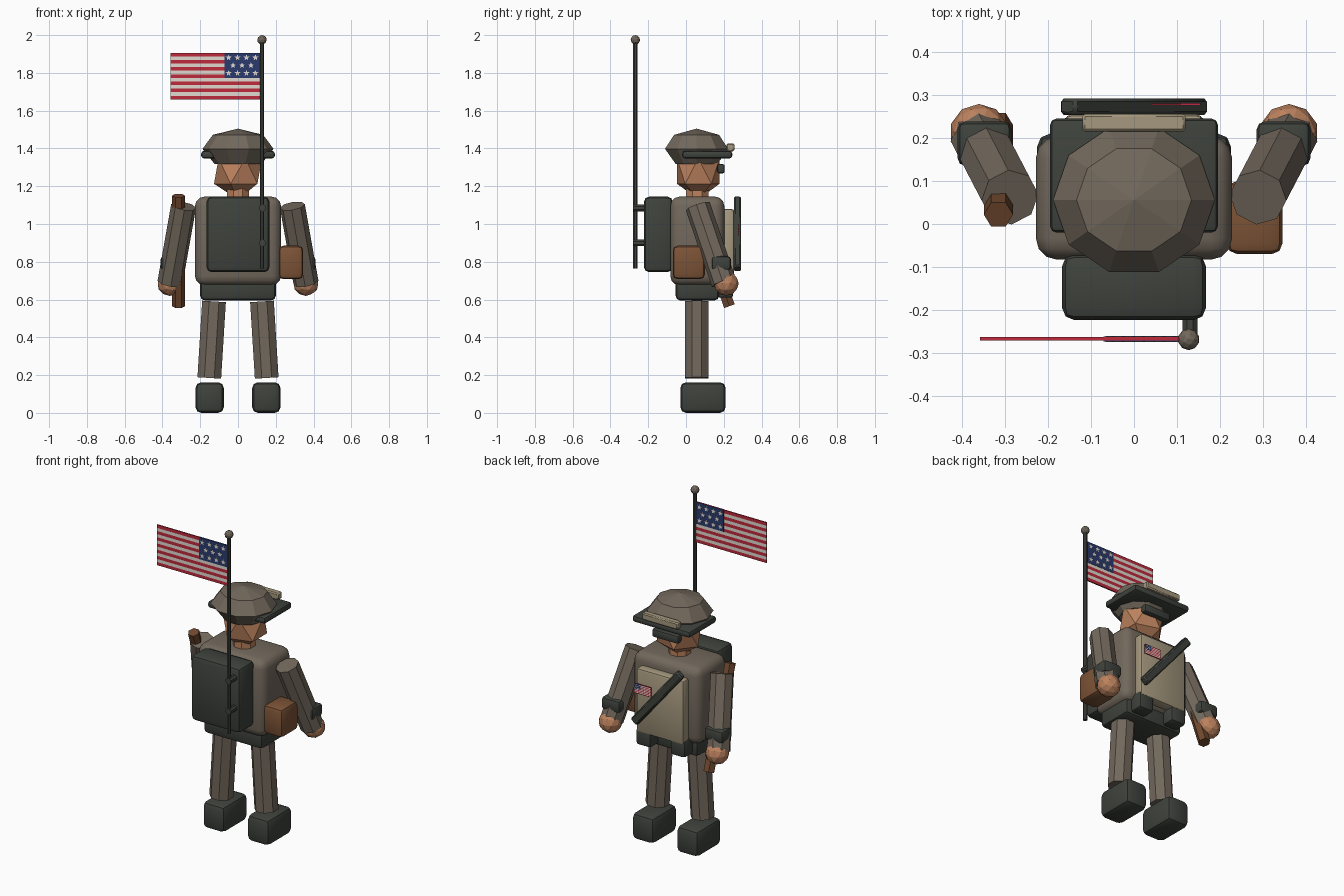
import bpy, bmesh, math
from mathutils import Vector, Matrix

if "Cube" in bpy.data.objects:
    bpy.data.objects.remove(bpy.data.objects["Cube"])


def colour(name, r, g, b):
    m = bpy.data.materials.new(name)
    m.diffuse_color = [((c / 255 + 0.055) / 1.055) ** 2.4 for c in (r, g, b)] + [1]
    m.use_nodes = True
    m.node_tree.nodes["Principled BSDF"].inputs["Base Color"].default_value = m.diffuse_color
    return m


COAT = colour("drab cloth", 114, 104, 92)
DARK = colour("dark gear", 62, 66, 60)
SKIN = colour("skin", 188, 130, 94)
BROWN = colour("brown leather", 124, 83, 54)
WOOD = colour("dark wood", 112, 72, 47)
TAN = colour("tan canvas", 165, 152, 126)
RED = colour("flag red", 190, 42, 60)
WHITE = colour("flag white", 225, 218, 208)
BLUE = colour("flag blue", 42, 58, 108)


def finish(name, bm, mats, smooth=False):
    bmesh.ops.recalc_face_normals(bm, faces=bm.faces)
    me = bpy.data.meshes.new(name)
    bm.to_mesh(me)
    bm.free()
    for m in mats if isinstance(mats, list) else [mats]:
        me.materials.append(m)
    ob = bpy.data.objects.new(name, me)
    bpy.context.collection.objects.link(ob)
    if smooth:
        bpy.ops.object.select_all(action='DESELECT')
        ob.select_set(True)
        bpy.context.view_layer.objects.active = ob
        bpy.ops.object.shade_smooth_by_angle(angle=math.radians(40))
    return ob


def box(name, mat, x, y, z, bevel=0.0, segs=2, turn=0.0):
    """Bevelled box from (min, max) ranges, turned about the y axis."""
    bm = bmesh.new()
    size = [r[1] - r[0] for r in (x, y, z)]
    mid = Vector([(r[0] + r[1]) / 2 for r in (x, y, z)])
    bmesh.ops.create_cube(bm, size=1, matrix=Matrix.Diagonal((*size, 1)))
    if bevel:
        bmesh.ops.bevel(bm, geom=bm.edges[:], offset=bevel, segments=segs,
                        profile=0.5, affect='EDGES', clamp_overlap=True)
    bm.transform(Matrix.Translation(mid) @ Matrix.Rotation(turn, 4, 'Y'))
    return finish(name, bm, mat, True)


def rod(name, mat, a, b, r, sides=8):
    """Straight prism between two points."""
    a, b = Vector(a), Vector(b)
    bm = bmesh.new()
    spin = Matrix.Rotation(math.pi / sides, 4, 'Z')
    aim = (b - a).to_track_quat('Z', 'Y').to_matrix().to_4x4()
    bmesh.ops.create_cone(bm, cap_ends=True, segments=sides, radius1=r, radius2=r,
                          depth=(b - a).length,
                          matrix=Matrix.Translation((a + b) / 2) @ aim @ spin)
    return finish(name, bm, mat)


def ico(name, mat, at, size, level=2):
    bm = bmesh.new()
    bmesh.ops.create_icosphere(bm, subdivisions=level, radius=1,
                               matrix=Matrix.Translation(at) @ Matrix.Diagonal((*size, 1)))
    return finish(name, bm, mat)


def flag(name, x0, z0, y, w, h, t):
    """Thirteen-stripe flag with a starred canton at the +x end, seen from both sides."""
    bm = bmesh.new()

    def slab(xa, xb, za, zb, thick, index):
        m = Matrix.Translation(((xa + xb) / 2, y, (za + zb) / 2)) @ \
            Matrix.Diagonal((xb - xa, thick, zb - za, 1))
        vs = bmesh.ops.create_cube(bm, size=1, matrix=m)['verts']
        for f in {f for v in vs for f in v.link_faces}:
            f.material_index = index

    s = h / 13
    for i in range(13):
        slab(x0, x0 + w, z0 + i * s, z0 + (i + 1) * s, t, i % 2)
    cx, cz = x0 + 0.605 * w, z0 + 6 * s
    slab(cx, x0 + w, cz, z0 + h, t * 1.4, 2)
    for row, count in enumerate((4, 3, 4)):
        for k in range(count):
            sx = x0 + w * (0.80 + 0.1 * (k - (count - 1) / 2))
            sz = cz + 7 * s * (0.19 + 0.31 * row)
            for side in (-1, 1):
                ring = []
                for p in range(10):
                    r = h * (0.068 if p % 2 == 0 else 0.03)
                    a = math.pi / 2 + p * math.pi / 5
                    ring.append(bm.verts.new((sx + r * math.cos(a), y + side * t * 0.9,
                                              sz + r * math.sin(a))))
                star = bm.faces.new(ring)
                star.material_index = 1
                out = bmesh.ops.extrude_face_region(bm, geom=[star])['geom']
                bmesh.ops.translate(bm, vec=(0, -side * t * 0.3, 0),
                                    verts=[g for g in out if isinstance(g, bmesh.types.BMVert)])
                for f in {f for g in out if isinstance(g, bmesh.types.BMVert)
                          for f in g.link_faces}:
                    f.material_index = 1
    return finish(name, bm, [RED, WHITE, BLUE])


# Legs, boots, arms, hands, cuffs and belt pouches on both sides
for side, s in (("left", -1), ("right", 1)):
    def span(a, b):
        return tuple(sorted((s * a, s * b)))
    box(side + "_boot", DARK, span(0.075, 0.225), (-0.03, 0.21), (0, 0.162), 0.03)
    rod(side + "_leg", COAT, (s * 0.152, 0.057, 0.185), (s * 0.127, 0.057, 0.59), 0.068)
    rod(side + "_arm", COAT, (s * 0.288, 0.062, 1.095), (s * 0.36, 0.2, 0.69), 0.067)
    ico(side + "_hand", SKIN, (s * 0.36, 0.213, 0.685), (0.068, 0.066, 0.066))
    box(side + "_cuff", DARK, span(0.285, 0.41), (0.135, 0.238), (0.755, 0.83), 0.018)
    box(side + "_belt_pouch", DARK, span(0.065, 0.165), (0.16, 0.25), (0.61, 0.715), 0.015)

# Torso
box("torso", COAT, (-0.228, 0.228), (-0.083, 0.203), (0.675, 1.145), 0.05, 3)
box("belt", DARK, (-0.2, 0.2), (-0.055, 0.175), (0.595, 0.73), 0.025)
box("chest_panel", TAN, (-0.16, 0.16), (0.19, 0.255), (0.69, 1.08), 0.015)
box("chest_strap", DARK, (-0.025, 0.025), (0.253, 0.292), (0.705, 1.19), 0.008, 1,
    turn=-math.atan2(0.30, 0.36))
flag("chest_flag", 0.04, 0.94, 0.278, 0.115, 0.06, 0.004)

# Head and headgear
rod("neck", SKIN, (0, 0.06, 1.1), (0, 0.06, 1.22), 0.064)
ico("head", SKIN, (0, 0.065, 1.28), (0.142, 0.132, 0.15), 1)
box("glasses", DARK, (-0.09, 0.09), (0.165, 0.205), (1.268, 1.318), 0.012)
box("helmet_brim", DARK, (-0.195, 0.195), (-0.02, 0.245), (1.347, 1.387), 0.015)
box("helmet_band", TAN, (-0.12, 0.12), (0.215, 0.256), (1.385, 1.426), 0.006, 1)

# Ten-sided helmet dome, ring by ring (radius factor, height)
bm = bmesh.new()
rings = []
for f, z in ((0.66, 1.318), (1, 1.398), (0.71, 1.472)):
    rings.append([bm.verts.new((0.188 * f * math.cos(k * math.pi / 5),
                                0.056 + 0.176 * f * math.sin(k * math.pi / 5), z))
                  for k in range(10)])
tip = bm.verts.new((0, 0.056, 1.505))
for k in range(10):
    n = (k + 1) % 10
    for lo, hi in zip(rings, rings[1:]):
        bm.faces.new((lo[k], lo[n], hi[n], hi[k]))
    bm.faces.new((rings[-1][k], rings[-1][n], tip))
bm.faces.new(rings[0][::-1])
finish("helmet", bm, COAT)

# Backpack with flag pole
box("backpack", DARK, (-0.167, 0.167), (-0.223, -0.07), (0.745, 1.145), 0.028)
rod("flag_pole", DARK, (0.127, -0.268, 0.765), (0.127, -0.268, 1.975), 0.0125)
ico("pole_ball", COAT, (0.127, -0.268, 1.975), (0.025, 0.025, 0.025))
for z in (0.9, 1.085):
    rod("pole_bracket", DARK, (0.13, -0.28, z), (0.13, -0.2, z), 0.019)
flag("pole_flag", -0.358, 1.66, -0.267, 0.474, 0.246, 0.008)

# Side bag and carried staff
box("side_bag", BROWN, (0.215, 0.345), (-0.07, 0.1), (0.708, 0.885), 0.025)
rod("staff", WOOD, (-0.315, 0.022, 1.15), (-0.315, 0.23, 0.565), 0.034, 6)
